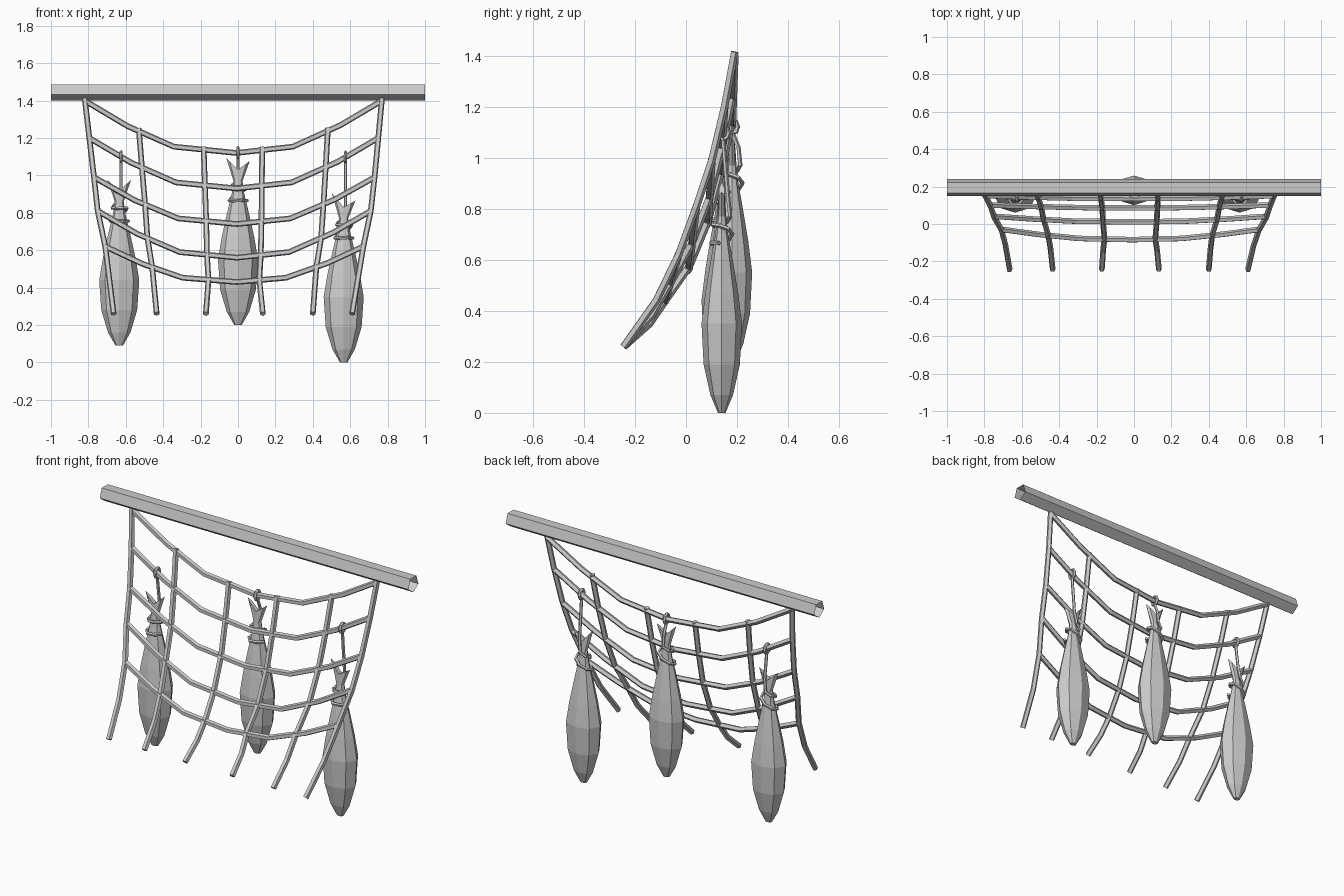
import bpy, bmesh, math
from mathutils import Vector

cube = bpy.data.objects.get("Cube")
if cube:
    bpy.data.objects.remove(cube, do_unlink=True)

grey = bpy.data.materials.new("plain_grey")
grey.use_nodes = True
grey.diffuse_color = (0.6, 0.6, 0.6, 1)
grey.node_tree.nodes["Principled BSDF"].inputs["Base Color"].default_value = (0.6, 0.6, 0.6, 1)


def finish(name, bm):
    bmesh.ops.recalc_face_normals(bm, faces=bm.faces)
    mesh = bpy.data.meshes.new(name)
    bm.to_mesh(mesh)
    bm.free()
    mesh.materials.append(grey)
    obj = bpy.data.objects.new(name, mesh)
    bpy.context.collection.objects.link(obj)
    return obj


def loft(bm, rings, closed=False):
    """Skin matching rings of points; returns the vertex rings."""
    loops = [[bm.verts.new(p) for p in ring] for ring in rings]
    pairs = list(zip(loops, loops[1:]))
    if closed:
        pairs.append((loops[-1], loops[0]))
    for a, b in pairs:
        for i in range(len(a)):
            j = (i + 1) % len(a)
            bm.faces.new((a[i], a[j], b[j], b[i]))
    return loops


def rope(name, points, radius, sides=5, closed=False):
    """Faceted tube along a path."""
    pts = [Vector(p) for p in points]
    n = len(pts)
    rings = []
    side = None
    for i, p in enumerate(pts):
        before = pts[i - 1] if i or closed else p
        after = pts[(i + 1) % n] if i < n - 1 or closed else p
        along = (after - before).normalized()
        if side is None:
            side = Vector((0, 1, 0)) if abs(along.y) < 0.8 else Vector((1, 0, 0))
        side = (side - along * side.dot(along)).normalized()
        up = along.cross(side)
        angles = [2 * math.pi * k / sides for k in range(sides)]
        rings.append([p + (side * math.cos(a) + up * math.sin(a)) * radius for a in angles])
    bm = bmesh.new()
    loops = loft(bm, rings, closed)
    if not closed:
        bm.faces.new(loops[0])
        bm.faces.new(loops[-1])
    return finish(name, bm)


# Beam: open five-sided tube with one edge pointing down
bm = bmesh.new()
angles = [2 * math.pi * k / 5 - math.pi / 2 for k in range(5)]
loft(bm, [[(x, 0.195 + 0.048 * math.cos(a), 1.448 + 0.048 * math.sin(a)) for a in angles]
          for x in (-1, 1)])
finish("beam", bm)

# Net: each cross rope has left x, right x, end z, middle z, end y, middle y
CROSS = [(-0.82, 0.77, 1.40, 1.12, 0.19, 0.18),
         (-0.795, 0.75, 1.20, 0.93, 0.15, 0.135),
         (-0.77, 0.73, 0.99, 0.74, 0.10, 0.085),
         (-0.75, 0.71, 0.81, 0.56, 0.04, 0.01),
         (-0.71, 0.67, 0.62, 0.43, -0.03, -0.085)]
SAG = [(0, 0), (0.145, 0.49), (0.3, 0.88), (0.51, 1), (0.7, 0.88), (0.86, 0.47), (1, 0)]


def on_rope(row, t):
    """Point at fraction t along a sagging cross rope."""
    left, right, z0, z1, y0, y1 = row
    for (ta, sa), (tb, sb) in zip(SAG, SAG[1:]):
        if t <= tb:
            s = sa + (sb - sa) * (t - ta) / (tb - ta)
            break
    return Vector((left + (right - left) * t, y0 + (y1 - y0) * s, z0 + (z1 - z0) * s))


for i, row in enumerate(CROSS):
    rope(f"net_cross_rope_{i + 1}", [on_rope(row, t) for t, s in SAG], 0.016)

STRANDS = [(0, -0.665), (0.182, -0.435), (0.4, -0.172), (0.597, 0.133), (0.818, 0.4), (1, 0.61)]
for i, (t, foot) in enumerate(STRANDS):
    path = [on_rope(row, t) for row in CROSS]
    end = Vector((foot, -0.245, 0.26))
    bend = (path[-1] + end) / 2 + Vector((0, 0.02, 0))
    path[0].z += 0.015
    rope(f"net_strand_{i + 1}", path + [bend, end], 0.016)

# Hanging fish: (height, half width) up the body, ending in a flat forked tail
BODY = [(0, 0.02), (0.07, 0.06), (0.19, 0.096), (0.35, 0.107), (0.47, 0.087),
        (0.6, 0.058), (0.7, 0.034), (0.77, 0.024)]


def fish(name, x, y, z, tilt, knot):
    ring = [2 * math.pi * k / 8 for k in range(8)]
    rings = [[(x + r * math.cos(a), y + 0.74 * r * math.sin(a), z + h) for a in ring]
             for h, r in BODY]
    rings.append([(x + 0.063 * math.cos(a), y + 0.014 * math.sin(a),
                   z + 0.83 + 0.055 * abs(math.cos(a)) - tilt * math.cos(a)) for a in ring])
    bm = bmesh.new()
    loops = loft(bm, rings)
    bm.faces.new(loops[0])
    # Close the forked tail across its notch
    tail = loops[-1]
    bm.faces.new((tail[0], tail[1], tail[7]))
    bm.faces.new((tail[1], tail[2], tail[6], tail[7]))
    bm.faces.new((tail[2], tail[3], tail[5], tail[6]))
    bm.faces.new((tail[3], tail[4], tail[5]))
    finish(name + "_body", bm)

    # Cord from the net, winding twice round the neck
    kx, ky, kz = knot
    cord = [(kx, ky, kz - 0.02), (kx, y + 0.025, z + 0.84)]
    for k in range(13):
        a = math.pi / 2 + 2 * math.pi * k / 7
        r = 0.036 + 0.0014 * k
        cord.append((x + r * math.cos(a), y + 0.9 * r * math.sin(a), z + 0.77 - 0.01 * k
                     + 0.015 * math.cos(a)))
    rope(name + "_cord", cord, 0.009)

    # Loop tied over the net rope
    loop = [(kx, ky + 0.023 * math.cos(a), kz + 0.027 * math.sin(a)) for a in ring]
    rope(name + "_knot", loop, 0.009, closed=True)


def knot_at(row, x):
    return on_rope(row, (x - row[0]) / (row[1] - row[0]))


fish("left_fish", 0.565, 0.14, 0.0, 0.02, knot_at(CROSS[1], 0.575))
fish("middle_fish", 0, 0.18, 0.2, 0.008, knot_at(CROSS[0], 0))
fish("right_fish", -0.635, 0.14, 0.09, 0, knot_at(CROSS[1], -0.625))
